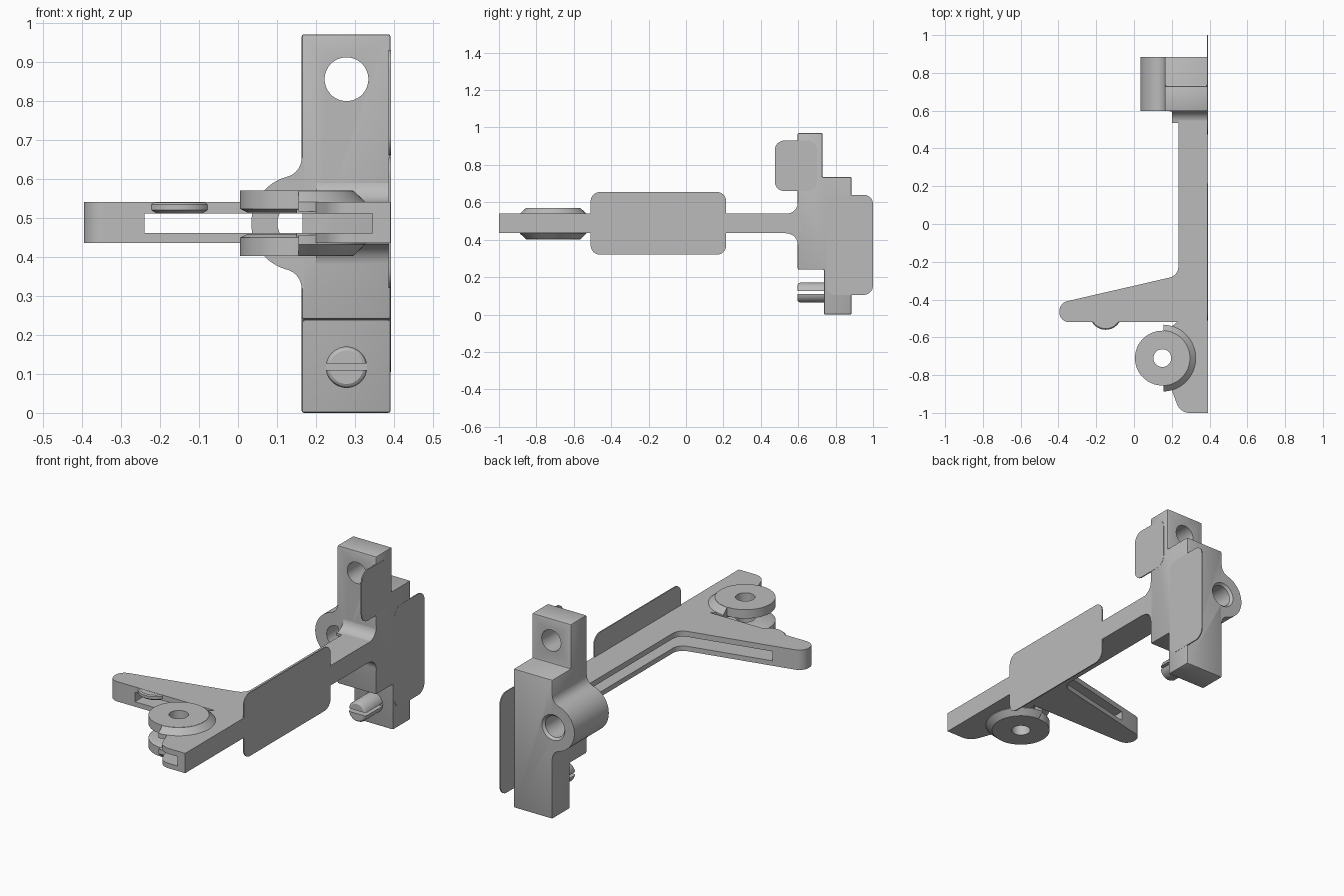
import bpy, bmesh, math
from mathutils import Vector

if "Cube" in bpy.data.objects:
    bpy.data.objects.remove(bpy.data.objects["Cube"])

GREY = bpy.data.materials.new("satin_grey")
GREY.use_nodes = True
GREY.diffuse_color = (0.5, 0.5, 0.5, 1)
GREY.node_tree.nodes["Principled BSDF"].inputs["Base Color"].default_value = (0.5, 0.5, 0.5, 1)

# Which coordinates a flat profile (u, v) and its depth w fill
PLACE = {"x": lambda u, v, w: (w, u, v),
         "y": lambda u, v, w: (u, w, v),
         "z": lambda u, v, w: (u, v, w)}


def finish(name, bm):
    bmesh.ops.recalc_face_normals(bm, faces=bm.faces)
    mesh = bpy.data.meshes.new(name)
    bm.to_mesh(mesh)
    bm.free()
    mesh.materials.append(GREY)
    obj = bpy.data.objects.new(name, mesh)
    bpy.context.collection.objects.link(obj)
    return obj


def rounded(corners, steps=8):
    """Replace each corner (u, v, radius) by an arc."""
    out = []
    for i, c in enumerate(corners):
        p = Vector(c[:2])
        if len(c) < 3:
            out.append(p)
            continue
        a = (Vector(corners[i - 1][:2]) - p).normalized()
        b = (Vector(corners[(i + 1) % len(corners)][:2]) - p).normalized()
        half = a.angle(b) / 2
        centre = p + (a + b).normalized() * c[2] / math.sin(half)
        start = p + a * c[2] / math.tan(half) - centre
        end = p + b * c[2] / math.tan(half) - centre
        sweep = math.pi - 2 * half
        for k in range(steps + 1):
            t = k / steps
            out.append(centre + (start * math.sin((1 - t) * sweep)
                                 + end * math.sin(t * sweep)) / math.sin(sweep))
    return out


def prism(name, axis, corners, lo, hi):
    bm = bmesh.new()
    place = PLACE[axis]
    face = bm.faces.new([bm.verts.new(place(p[0], p[1], lo)) for p in rounded(corners)])
    grown = bmesh.ops.extrude_face_region(bm, geom=[face])
    bmesh.ops.translate(bm, vec=place(0, 0, hi - lo),
                        verts=[g for g in grown["geom"] if isinstance(g, bmesh.types.BMVert)])
    return finish(name, bm)


def rect(u0, v0, u1, v1, r=None):
    pts = [(u0, v0), (u1, v0), (u1, v1), (u0, v1)]
    return [(u, v, r) for u, v in pts] if r else pts


def turned(name, axis, u, v, rings, sides=64):
    """Stack of circles given as (depth, radius)."""
    bm = bmesh.new()
    loops = []
    for w, r in rings:
        loops.append([bm.verts.new(PLACE[axis](u + r * math.cos(math.tau * k / sides),
                                               v + r * math.sin(math.tau * k / sides), w))
                      for k in range(sides)])
    for low, high in zip(loops, loops[1:]):
        for k in range(sides):
            n = (k + 1) % sides
            bm.faces.new((low[k], low[n], high[n], high[k]))
    bm.faces.new(loops[0])
    bm.faces.new(loops[-1])
    return finish(name, bm)


def apply_mod(obj, mod):
    bpy.context.view_layer.objects.active = obj
    bpy.ops.object.modifier_apply(modifier=mod.name)


def cut(obj, *cutters):
    for c in cutters:
        mod = obj.modifiers.new("cut", "BOOLEAN")
        mod.operation, mod.solver, mod.object = "DIFFERENCE", "EXACT", c
        apply_mod(obj, mod)
        bpy.data.objects.remove(c)


def bevel(obj, width):
    mod = obj.modifiers.new("bevel", "BEVEL")
    mod.width, mod.segments, mod.limit_method = width, 2, "ANGLE"
    apply_mod(obj, mod)


SIDE = 0.391            # flat outer side
MID = 0.486             # middle height of the arm
LOW, HIGH = 0.435, 0.54
WX, WY = 0.15, -0.71    # pulley axis
BX = 0.157              # boss axis


def pin_hole():
    return turned("pin_cutter", "z", WX, WY, [(0.2, 0.047), (0.8, 0.047)])


def boss_hole():
    return turned("boss_cutter", "y", BX, MID,
                  [(0.5, 0.056), (0.872, 0.056), (0.886, 0.068), (0.95, 0.068)])


# Arm with its lever, cord slot and fork
arm = prism("arm_and_lever", "z", [
    (SIDE, 0.62), (0.165, 0.62), (0.165, 0.6), (0.235, 0.6, 0.065),
    (0.235, -0.273, 0.06), (-0.395, -0.418, 0.054), (-0.395, -0.52, 0.052),
    (0.23, -0.52), (0.165, -0.565), (0.15, -0.6), (0.15, -0.85), (0.2, -0.88),
    (0.245, -1.0, 0.07), (SIDE, -1.0)], LOW, HIGH)
cut(arm,
    prism("fork_cutter", "z", rect(-0.24, -1.1, 0.345, -0.2), 0.461, 0.511),
    prism("groove_cutter", "z", rect(0.1, -0.25, 0.345, 0.6), 0.461, 0.511),
    pin_hole())

# Small thumb bump under the lever
turned("lever_bump", "z", -0.15, -0.475,
       [(0.511, 0.073), (0.52, 0.085), (0.534, 0.085), (HIGH - 0.001, 0.079)])

# Pulley cheeks and their sloped collars, mirrored about the arm
for side, s in (("upper", 1), ("lower", -1)):
    cheek = turned(side + "_cheek", "z", WX, WY,
                   [(MID + s * 0.027, 0.125), (MID + s * 0.037, 0.145), (MID + s * 0.084, 0.145)])
    cut(cheek, pin_hole())
    collar = turned(side + "_collar", "z", WX, WY,
                    [(MID + s * 0.03, 0.177), (MID + s * 0.054, 0.177), (MID + s * 0.083, 0.146)])
    cut(collar, prism("half_cutter", "z", rect(-0.2, -1.1, 0.155, -0.3), 0.2, 0.8), pin_hole())

# Stepped mounting block
block = prism("mounting_block", "x", [
    (0.597, 0.24), (0.597, 0.97), (0.73, 0.97), (0.73, 0.735),
    (0.885, 0.735), (0.885, 0), (0.738, 0), (0.738, 0.24)], 0.163, SIDE)
bevel(block, 0.006)
cut(block, boss_hole(),
    turned("top_hole_cutter", "y", 0.278, 0.855, [(0.5, 0.056), (0.95, 0.056)]))

# Boss with flared fillets into the block
boss = turned("boss", "y", BX, MID, [(0.597, 0.123), (0.885, 0.123)])
cut(boss, boss_hole())
for side, s in (("upper", 1), ("lower", -1)):
    f, r = 0.05, 0.123
    cx = 0.163 - f
    dz = math.sqrt((r + f) ** 2 - (cx - BX) ** 2)
    start = math.atan2(-dz, BX - cx)
    arc = [(cx + f * math.cos(start * (1 - k / 8)),
            MID + s * (dz + f * math.sin(start * (1 - k / 8)))) for k in range(9)]
    prism(side + "_boss_fillet", "y",
          arc + [(0.2, MID + s * dz), (0.2, MID + s * 0.11)], 0.597, 0.885)

# Curved webs between the arm and the block
for side, s in (("upper", 1), ("lower", -1)):
    z = MID + s * 0.053
    prism(side + "_web", "x", [
        (0.62, z - s * 0.012), (0.535, z - s * 0.012), (0.535, z), (0.598, z, 0.06),
        (0.598, z + s * 0.065), (0.62, z + s * 0.065)], 0.2, SIDE)

# Slotted screw
screw = turned("screw", "y", 0.278, 0.117,
               [(0.597, 0.043), (0.601, 0.049), (0.609, 0.053), (0.745, 0.053)], 48)
cut(screw, prism("screw_slot_cutter", "y", rect(0.1, 0.11, 0.5, 0.126), 0.5, 0.737))

# Thin guard plates on the flat side
for name, shape in (("arm_guard", rect(-0.51, 0.32, 0.215, 0.655, 0.05)),
                    ("upper_guard", rect(0.475, 0.66, 0.7, 0.93, 0.05)),
                    ("rear_guard", rect(0.75, 0.105, 1.0, 0.64, 0.05))):
    prism(name, "x", shape, 0.386, SIDE + 0.001)

# Smooth the round surfaces, keep the edges crisp
for obj in bpy.context.scene.objects:
    if obj.type == "MESH":
        bpy.ops.object.select_all(action="DESELECT")
        obj.select_set(True)
        bpy.context.view_layer.objects.active = obj
        bpy.ops.object.shade_smooth_by_angle(angle=math.radians(28))
